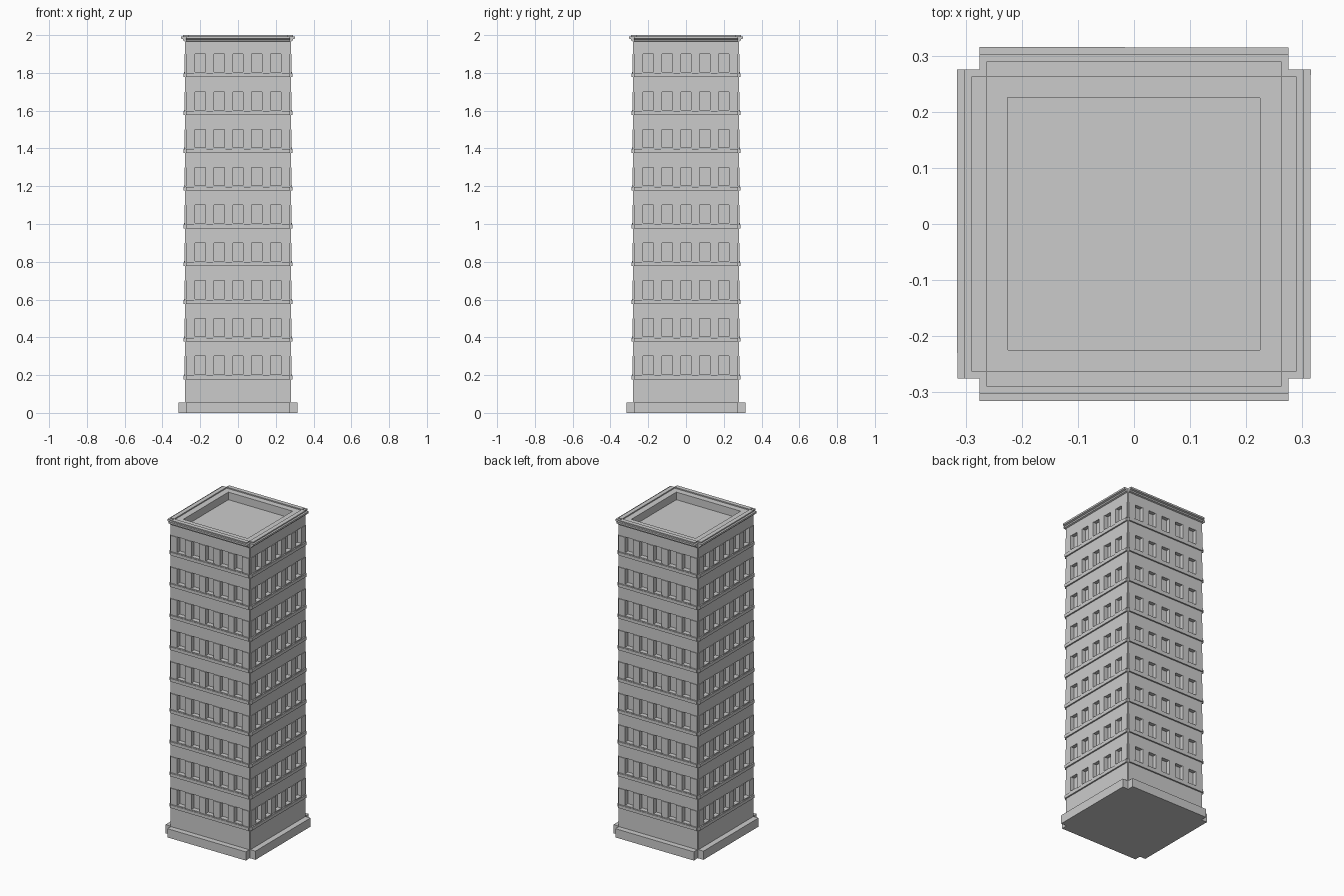
import bpy, bmesh, math
from mathutils import Matrix

if "Cube" in bpy.data.objects:
    bpy.data.objects.remove(bpy.data.objects["Cube"])

HALF = 0.275          # half length of every facade strip (leaves notched corners)
CORE = 0.257          # half width of the core, seen as the window glass
WALL = 0.280
FLOORS = [0.2 * k for k in range(1, 10)]
WINDOWS = [-0.2, -0.1, 0.0, 0.1, 0.2]
WIN = 0.0275          # half window width


def finish(name, bm):
    mesh = bpy.data.meshes.new(name)
    bmesh.ops.recalc_face_normals(bm, faces=bm.faces)
    bm.to_mesh(mesh)
    bm.free()
    obj = bpy.data.objects.new(name, mesh)
    bpy.context.collection.objects.link(obj)
    return obj


def add_strip(bm, x0, x1, profile, rot):
    """Extrude an (outward, z) profile along one facade, from x0 to x1."""
    verts = [bm.verts.new(rot @ Matrix.Translation((x0, -o, z)).translation) for o, z in profile]
    face = bm.faces.new(verts)
    new = bmesh.ops.extrude_face_region(bm, geom=[face])["geom"]
    move = rot.to_3x3() @ Matrix.Translation((x1 - x0, 0, 0)).translation
    bmesh.ops.translate(bm, vec=move, verts=[g for g in new if isinstance(g, bmesh.types.BMVert)])


def rect(o0, o1, z0, z1):
    return [(o0, z0), (o1, z0), (o1, z1), (o0, z1)]


def four_sides(name, strips):
    """Repeat a list of (x0, x1, profile) strips around the tower."""
    bm = bmesh.new()
    for i in range(4):
        rot = Matrix.Rotation(i * math.pi / 2, 4, 'Z')
        for x0, x1, profile in strips:
            add_strip(bm, x0, x1, profile, rot)
    return finish(name, bm)


def block(name, half, z0, z1):
    bm = bmesh.new()
    add_strip(bm, -half, half, rect(-half, half, z0, z1), Matrix.Identity(4))
    return finish(name, bm)


# Core with the sunken roof on top
block("core_and_roof", CORE, 0.0, 1.945)

# Plinth
four_sides("plinth", [(-HALF, HALF, rect(0.24, 0.315, 0.0, 0.055))])

# Plain wall strips below, between and above the window rows
starts = [0.055] + [z + 0.1 for z in FLOORS]
ends = FLOORS + [1.972]
four_sides("spandrel_walls",
           [(-HALF, HALF, rect(0.24, WALL, a, b)) for a, b in zip(starts, ends)])

# Piers between the windows
edges = [-HALF] + [x + s * WIN for x in WINDOWS for s in (-1, 1)] + [HALF]
four_sides("window_piers",
           [(edges[i], edges[i + 1], rect(0.25, 0.284, z, z + 0.1))
            for z in FLOORS for i in range(0, len(edges), 2)])

# Window sills
four_sides("window_sills",
           [(x - 0.033, x + 0.033, rect(0.25, 0.286, z - 0.003, z + 0.004))
            for z in FLOORS for x in WINDOWS])

# Floor bands
four_sides("floor_bands",
           [(-HALF, HALF, rect(0.25, 0.289, z - 0.023, z - 0.003)) for z in FLOORS])

# Cornice with the parapet ledge around the sunken roof
four_sides("cornice", [(-HALF, HALF, [(0.225, 1.93), (0.279, 1.93), (0.279, 1.966), (0.289, 1.97),
                                      (0.291, 1.978), (0.302, 1.982), (0.302, 1.993),
                                      (0.225, 1.993)])])

# Raised parapet rim
four_sides("parapet_rim", [(-0.263, 0.263, rect(0.263, 0.290, 1.985, 2.0))])
